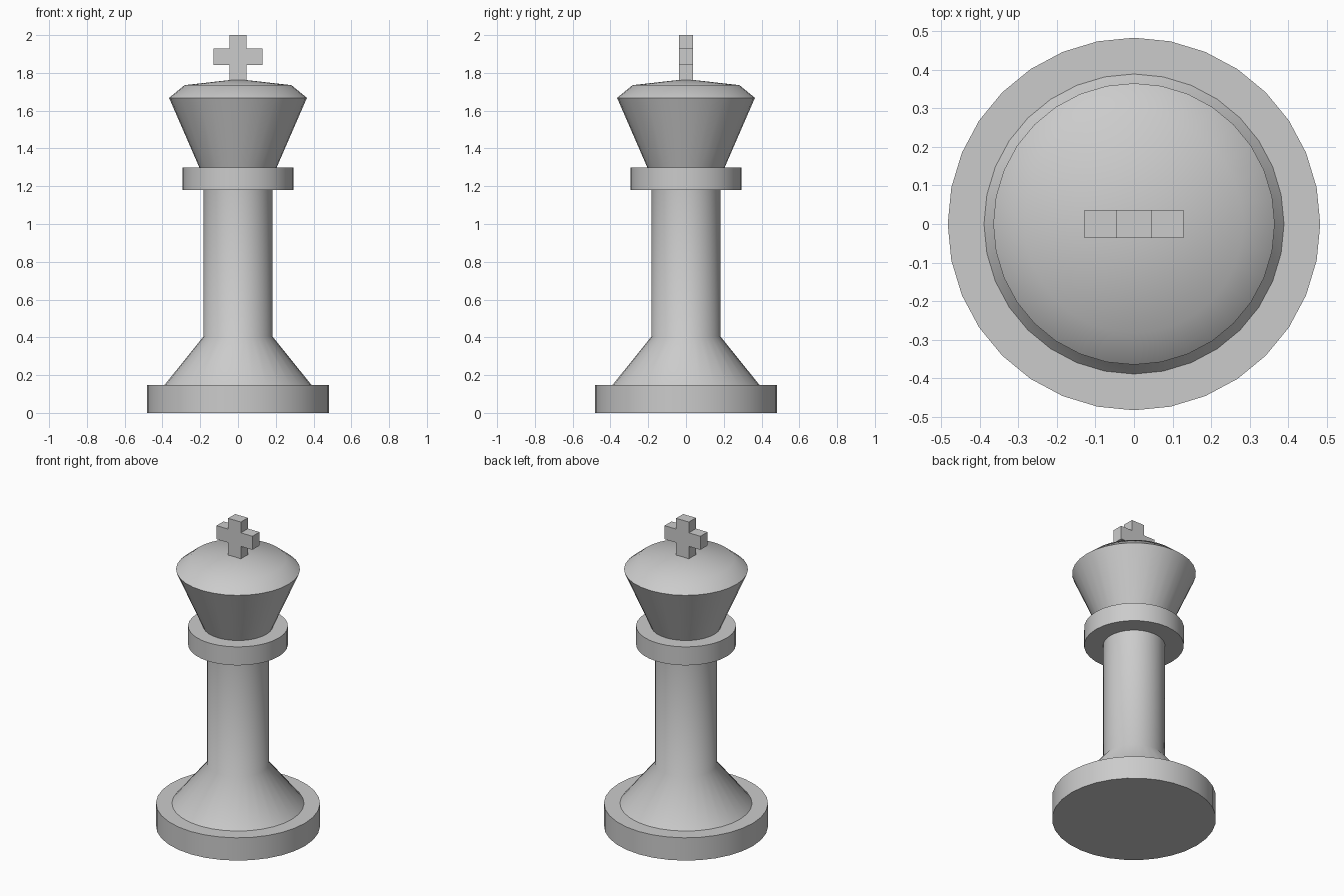
import bpy, bmesh, math

if "Cube" in bpy.data.objects:
    bpy.data.objects.remove(bpy.data.objects["Cube"])

SIDES = 32


def finish(name, bm):
    bmesh.ops.recalc_face_normals(bm, faces=bm.faces[:])
    mesh = bpy.data.meshes.new(name)
    bm.to_mesh(mesh)
    bm.free()
    obj = bpy.data.objects.new(name, mesh)
    bpy.context.collection.objects.link(obj)
    bpy.ops.object.select_all(action='DESELECT')
    obj.select_set(True)
    bpy.context.view_layer.objects.active = obj
    bpy.ops.object.shade_smooth_by_angle(angle=math.radians(55))
    return obj


def turned(name, profile):
    """Lathe a (radius, z) profile around z and cap both ends."""
    bm = bmesh.new()
    rings = [[bm.verts.new((r * math.cos(2 * math.pi * i / SIDES),
                            r * math.sin(2 * math.pi * i / SIDES), z))
              for i in range(SIDES)] for r, z in profile]
    for a, b in zip(rings, rings[1:]):
        for i in range(SIDES):
            j = (i + 1) % SIDES
            bm.faces.new((a[i], a[j], b[j], b[i]))
    bm.faces.new(rings[0])
    bm.faces.new(rings[-1])
    return finish(name, bm)


# Turned body, bottom to top
turned("base", [(0.483, 0), (0.483, 0.148)])
turned("stem", [(0.389, 0.148), (0.182, 0.405), (0.182, 1.18)])
turned("collar", [(0.294, 1.18), (0.294, 1.30)])
turned("head", [(0.205, 1.30), (0.365, 1.668), (0.283, 1.735), (0.045, 1.762)])

# Finial: one plus-shaped outline extruded front to back
w, arm, low, bar_low, bar_high, top, depth = 0.046, 0.129, 1.75, 1.842, 1.93, 2.0, 0.036
right = [(w, low), (w, bar_low), (arm, bar_low), (arm, bar_high), (w, bar_high), (w, top)]
outline = right + [(-x, z) for x, z in reversed(right)]
bm = bmesh.new()
face = bm.faces.new([bm.verts.new((x, -depth, z)) for x, z in outline])
ext = bmesh.ops.extrude_face_region(bm, geom=[face], use_keep_orig=True)
bmesh.ops.translate(bm, vec=(0, 2 * depth, 0),
                    verts=[g for g in ext["geom"] if isinstance(g, bmesh.types.BMVert)])
finish("finial", bm)
